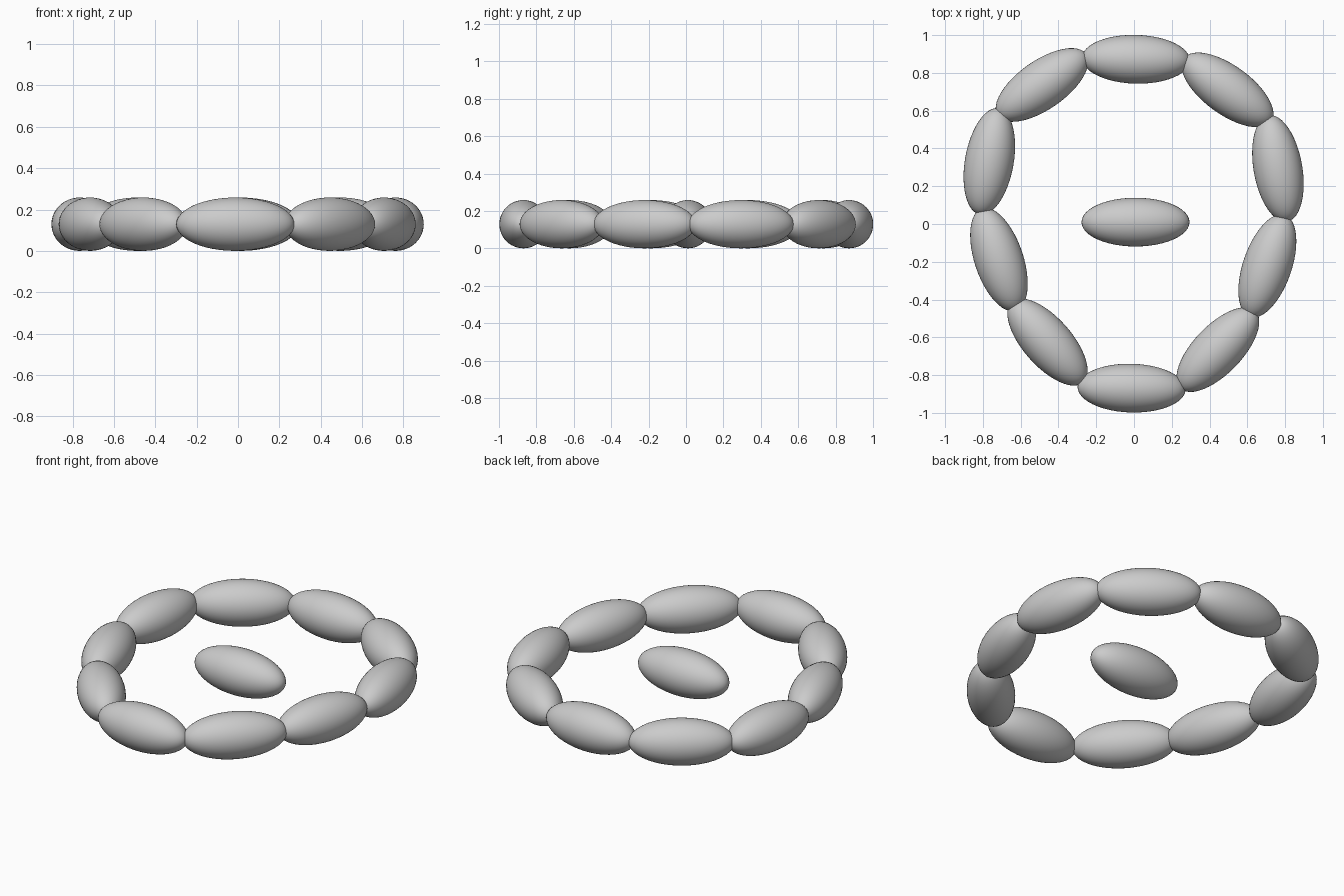
import bpy
import math

if "Cube" in bpy.data.objects:
    bpy.data.objects.remove(bpy.data.objects["Cube"])

LENGTH, RADIUS = 0.286, 0.129   # half length and cross-section radius of a bead


def bead(name, x, y, angle):
    bpy.ops.mesh.primitive_uv_sphere_add(
        segments=48, ring_count=24, radius=1, location=(x, y, RADIUS),
        rotation=(0, 0, math.radians(angle)))
    ob = bpy.context.object
    ob.name = name
    ob.scale = (LENGTH, RADIUS, RADIUS)
    bpy.ops.object.shade_smooth()
    return ob


# Ring of elongated beads: x, y, heading in degrees
ring = [
    (0.01, 0.872, -1.5), (0.495, 0.71, -36), (0.762, 0.294, -80),
    (0.706, -0.222, 71), (0.444, -0.665, 46), (-0.013, -0.869, -1.5),
    (-0.458, -0.625, -48.5), (-0.715, -0.188, -71.5), (-0.766, 0.331, 80),
    (-0.487, 0.736, 35),
]
for i, (x, y, a) in enumerate(ring):
    bead(f"ring_bead_{i + 1}", x, y, a)

# Single bead in the middle
bead("centre_bead", 0.008, 0.01, 0)
